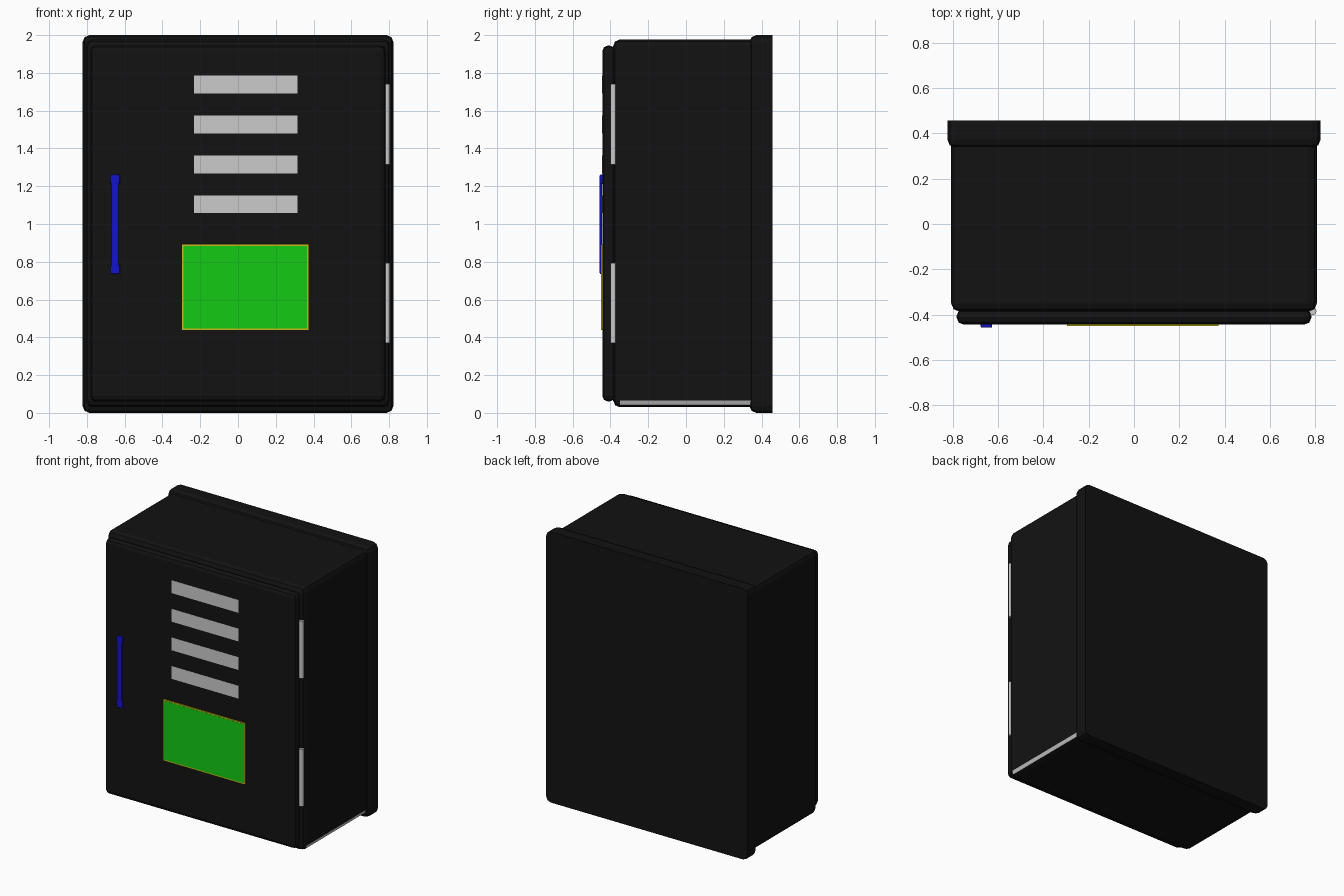
import bpy, bmesh

if "Cube" in bpy.data.objects:
    bpy.data.objects.remove(bpy.data.objects["Cube"])

def material(name, r, g, b):
    m = bpy.data.materials.new(name)
    m.diffuse_color = (r, g, b, 1)
    m.use_nodes = True
    m.node_tree.nodes["Principled BSDF"].inputs["Base Color"].default_value = m.diffuse_color
    return m

BLACK = material("black", 0.006, 0.006, 0.006)
BLUE = material("blue", 0.007, 0.007, 0.6)
GREEN = material("green", 0.007, 0.6, 0.007)
YELLOW = material("yellow", 0.6, 0.5, 0.007)
GREY = material("grey", 0.8, 0.8, 0.8)

def box(name, x, y, z, mats=(), bevel=0, segments=2, sharp_back=True):
    """Box from (min, max) ranges, optionally rounded everywhere but its back rim."""
    bm = bmesh.new()
    bmesh.ops.create_cube(bm, size=1)
    for v in bm.verts:
        v.co = [r[0] if c < 0 else r[1] for c, r in zip(v.co, (x, y, z))]
    if bevel:
        edges = [e for e in bm.edges
                 if not (sharp_back and all(v.co.y > y[1] - 1e-5 for v in e.verts))]
        bmesh.ops.bevel(bm, geom=edges, offset=bevel, segments=segments,
                        profile=0.5, affect='EDGES')
    me = bpy.data.meshes.new(name)
    bm.to_mesh(me)
    bm.free()
    for m in mats:
        me.materials.append(m)
    ob = bpy.data.objects.new(name, me)
    bpy.context.collection.objects.link(ob)
    return ob

# Cabinet: wide back panel, body and door
box("back_panel", (-0.823, 0.823), (0.336, 0.457), (0, 2), [BLACK], 0.037)
body = box("cabinet_body", (-0.806, 0.806), (-0.386, 0.345), (0.03, 1.977),
           [BLACK, GREY], 0.036)
box("door", (-0.782, 0.782), (-0.443, -0.375), (0.06, 1.945), [BLACK], 0.03,
    sharp_back=False)

# Grey trim along the lower right edge of the body
for p in body.data.polygons:
    if p.normal.x > 0.8 and p.normal.z < -0.2 and abs(p.normal.y) < 0.1:
        p.material_index = 1

# Vent slats
for i in range(4):
    z = 1.057 + 0.2112 * i
    box(f"vent_{i + 1}", (-0.232, 0.314), (-0.444, -0.43), (z, z + 0.095))

# Screen in a thin frame
box("screen_frame", (-0.296, 0.372), (-0.449, -0.43), (0.44, 0.892), [YELLOW])
box("screen", (-0.288, 0.364), (-0.450, -0.44), (0.447, 0.883), [GREEN])

# Handle: grip bar on two mounts
box("handle_grip", (-0.670, -0.632), (-0.457, -0.446), (0.75, 1.24), [BLUE], 0.005)
for name, z in (("lower", 0.735), ("upper", 1.213)):
    box(f"handle_mount_{name}", (-0.676, -0.625), (-0.457, -0.435), (z, z + 0.048),
        [BLUE], 0.006)

# Hinge barrels on the right of the door
for name, z in (("lower", 0.582), ("upper", 1.528)):
    bpy.ops.mesh.primitive_cylinder_add(vertices=16, radius=0.016, depth=0.424,
                                        location=(0.788, -0.385, z))
    bpy.context.object.name = f"hinge_{name}"
    bpy.ops.object.shade_smooth_by_angle()
